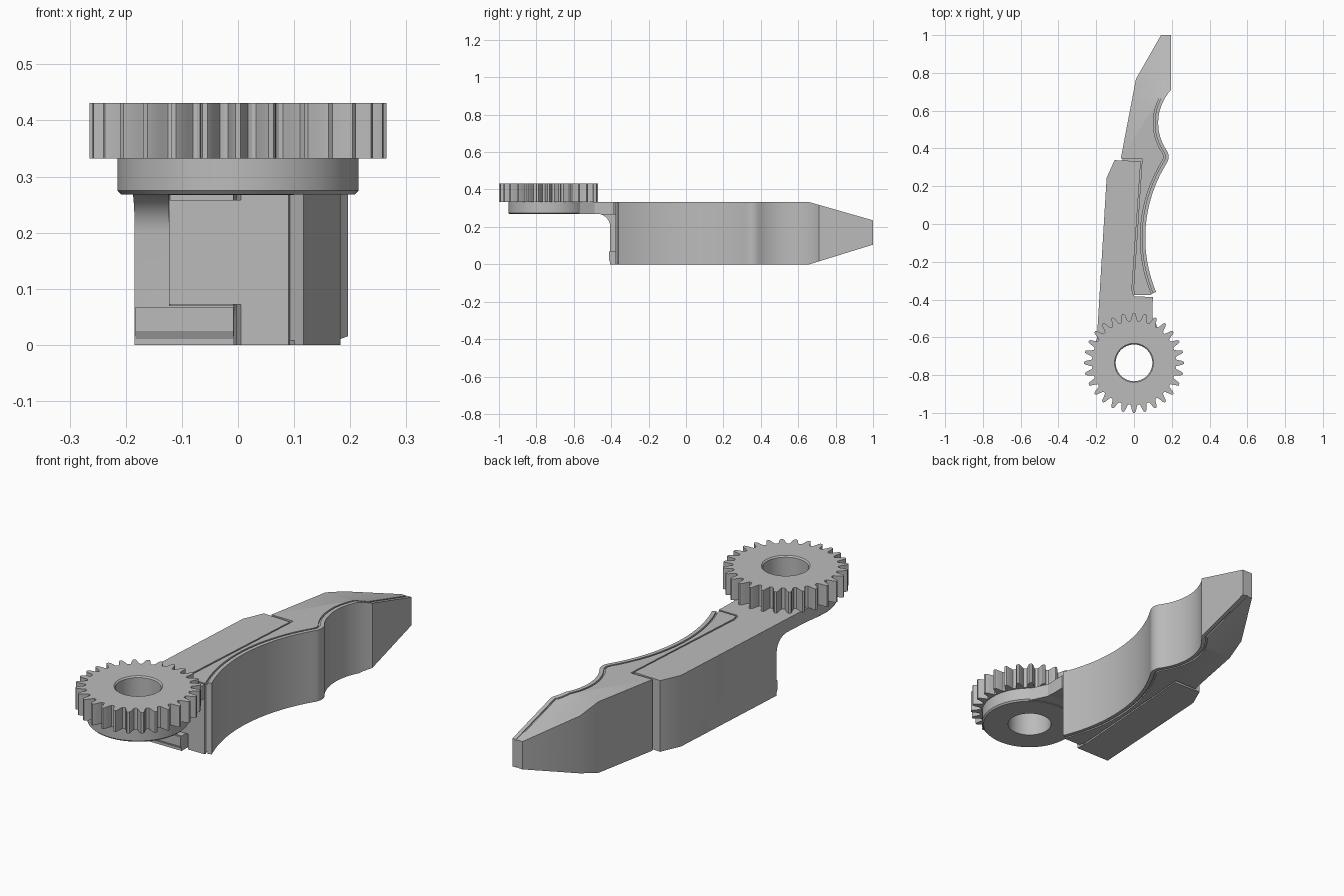
import bpy, bmesh, math
from mathutils import Vector

if "Cube" in bpy.data.objects:
    bpy.data.objects.remove(bpy.data.objects["Cube"])

grey = bpy.data.materials.new("plain grey")
grey.use_nodes = True
grey.diffuse_color = (0.5, 0.5, 0.5, 1)
grey.node_tree.nodes["Principled BSDF"].inputs["Base Color"].default_value = (0.5, 0.5, 0.5, 1)

TOP = 0.332          # top of the jaw
TAPER_Y = 0.66       # where the tip starts to thin
GEAR = Vector((0, -0.735))
TEETH = 28
HOLE = 0.097


def finish(name, bm):
    bmesh.ops.recalc_face_normals(bm, faces=bm.faces)
    mesh = bpy.data.meshes.new(name)
    bm.to_mesh(mesh)
    bm.free()
    mesh.materials.append(grey)
    ob = bpy.data.objects.new(name, mesh)
    bpy.context.collection.objects.link(ob)
    return ob


def smooth(ob):
    bpy.ops.object.select_all(action='DESELECT')
    ob.select_set(True)
    bpy.context.view_layer.objects.active = ob
    bpy.ops.object.shade_smooth_by_angle(angle=math.radians(25))


def prism(name, outline, z0, z1, taper=False):
    """Extrude an xy outline; optionally thin it towards the tip."""
    bm = bmesh.new()
    base = bm.faces.new([bm.verts.new((p[0], p[1], z0)) for p in outline])
    up = bmesh.ops.extrude_face_region(bm, geom=[base])["geom"]
    for v in up:
        if isinstance(v, bmesh.types.BMVert):
            v.co.z = z1
    if taper:
        bmesh.ops.bisect_plane(bm, geom=bm.verts[:] + bm.edges[:] + bm.faces[:],
                               plane_co=(0, TAPER_Y, 0), plane_no=(0, 1, 0))
        for v in bm.verts:
            t = max(0, (v.co.y - TAPER_Y) / (1 - TAPER_Y))
            v.co.z += t * (0.105 + v.co.z * 0.13 / TOP - v.co.z)
    return finish(name, bm)


def loft(name, loops):
    """Join closed loops of equal length into a ring."""
    bm = bmesh.new()
    rings = [[bm.verts.new(p) for p in loop] for loop in loops]
    n = len(rings[0])
    for a, b in zip(rings, rings[1:] + rings[:1]):
        for i in range(n):
            j = (i + 1) % n
            bm.faces.new((a[i], a[j], b[j], b[i]))
    return finish(name, bm)


def arc(a, b, c, n):
    """Points of the circle through a, b and c."""
    a, b, c = Vector(a), Vector(b), Vector(c)
    u, v = b - a, c - a
    d = 2 * (u.x * v.y - u.y * v.x)
    o = a + Vector((v.y * u.dot(u) - u.y * v.dot(v), u.x * v.dot(v) - v.x * u.dot(u))) / d
    s, e = a - o, c - o
    turn = math.atan2(s.x * e.y - s.y * e.x, s.dot(e))
    r, start = s.length, math.atan2(s.y, s.x)
    return [o + r * Vector((math.cos(start + turn * i / n), math.sin(start + turn * i / n)))
            for i in range(n + 1)]


def offset(path, d):
    out = []
    for i, p in enumerate(path):
        t = (path[min(i + 1, len(path) - 1)] - path[max(i - 1, 0)]).normalized()
        out.append(p + d * Vector((t.y, -t.x)))
    return out


def cut(ob, cutter):
    mod = ob.modifiers.new("cut", 'BOOLEAN')
    mod.operation, mod.solver, mod.object = 'DIFFERENCE', 'EXACT', cutter
    bpy.context.view_layer.objects.active = ob
    bpy.ops.object.modifier_apply(modifier=mod.name)
    bpy.data.objects.remove(cutter)


# Gripping curve, from the tip towards the gear
grip = [Vector((0.196, 1.0))]
grip += arc((0.196, 0.71), (0.128, 0.53), (0.176, 0.385), 18)
grip += arc((0.176, 0.385), (0.183, 0.352), (0.172, 0.32), 6)[1:]
grip += arc((0.172, 0.32), (0.060, -0.05), (0.117, -0.36), 28)[1:]


def strip(name, d0, d1, inset):
    outline = offset(grip, d0) + offset(grip, d1)[::-1]
    return prism(name, outline, inset, TOP - inset, True)


# Jaw: rim, groove floor and main body
smooth(strip("grip_rim", 0, 0.018, 0))
smooth(strip("groove_floor", 0.015, 0.03, 0.008))
jaw = offset(grip, 0.026) + [(0.09, -0.377), (0.005, -0.377), (-0.003, -0.345),
                             (0.043, 0.346), (-0.07, 0.346), (0.01, 0.767), (0.143, 1.0)]
smooth(prism("jaw_body", jaw, 0, TOP, True))

# Tongue of the jaw, held inside the holder
tongue = [(-0.125, -0.377), (0.03, -0.377), (0.06, 0.36), (-0.06, 0.36), (-0.075, 0.2)]
prism("jaw_tongue", tongue, 0.072, 0.258)

# Holder with the arm that reaches the gear
outline = [(-0.21, -0.7), (-0.196, -0.6), (-0.145, 0.244), (-0.103, 0.338), (0.036, 0.332),
           (-0.011, -0.345), (-0.004, -0.372), (0.004, -0.384), (0.1, -0.386), (0.097, -0.49),
           (0.15, -0.6), (0.12, -0.61), (-0.11, -0.61), (-0.13, -0.7)]
holder = prism("holder", outline, 0, TOP)

# Remove the space below the arm, leaving a fillet at the wall
bm = bmesh.new()
side = [(-1.2, -0.1), (-0.405, -0.1)]
side += [(-0.475 + 0.07 * math.cos(a), 0.2 + 0.07 * math.sin(a))
         for a in [math.pi / 16 * i for i in range(9)]]
side += [(-1.2, 0.27)]
face = bm.faces.new([bm.verts.new((-0.5, y, z)) for y, z in side])
for v in bmesh.ops.extrude_face_region(bm, geom=[face])["geom"]:
    if isinstance(v, bmesh.types.BMVert):
        v.co.x = 0.5
cut(holder, finish("under_arm_cutter", bm))

# Pocket for the tongue, and clearance before the jaw
pocket = [(-0.127, -0.6), (0.3, -0.6), (0.3, -0.3), (-0.12, -0.3)]
cut(holder, prism("pocket_cutter", pocket, 0.07, 0.267))
front = [(-0.007, -0.6), (0.3, -0.6), (0.3, -0.36), (-0.007, -0.36)]
cut(holder, prism("clearance_cutter", front, -0.1, 0.266))
smooth(holder)

# Raised lip along the lower front edge of the holder
bm = bmesh.new()
lip = [(-0.39, 0.0), (-0.4, 0.0), (-0.412, 0.025), (-0.412, 0.068), (-0.39, 0.068)]
face = bm.faces.new([bm.verts.new((-0.183, y, z)) for y, z in lip])
for v in bmesh.ops.extrude_face_region(bm, geom=[face])["geom"]:
    if isinstance(v, bmesh.types.BMVert):
        v.co.x = -0.008
finish("holder_front_lip", bm)


def circle(r, z, n):
    return [(GEAR.x + r * math.cos(math.tau * i / n), GEAR.y + r * math.sin(math.tau * i / n), z)
            for i in range(n)]


# Round hub under the gear
smooth(loft("hub", [circle(HOLE, 0.268, 72), circle(0.208, 0.268, 72), circle(0.215, 0.275, 72),
                    circle(0.215, 0.333, 72), circle(HOLE, 0.333, 72)]))

# Gear: each tooth is an (angle fraction, radius) profile
tooth = [(-0.5, 0.222), (-0.36, 0.224), (-0.27, 0.236), (-0.17, 0.256), (-0.08, 0.265),
         (0.08, 0.265), (0.17, 0.256), (0.27, 0.236), (0.36, 0.224)]


def gear_loop(z, radius=None):
    return [(GEAR.x + (radius or r) * math.cos(math.tau * (k + f) / TEETH),
             GEAR.y + (radius or r) * math.sin(math.tau * (k + f) / TEETH), z)
            for k in range(TEETH) for f, r in tooth]


smooth(loft("gear", [gear_loop(0.332, HOLE), gear_loop(0.332), gear_loop(0.431),
                     gear_loop(0.431, HOLE + 0.006), gear_loop(0.425, HOLE)]))
